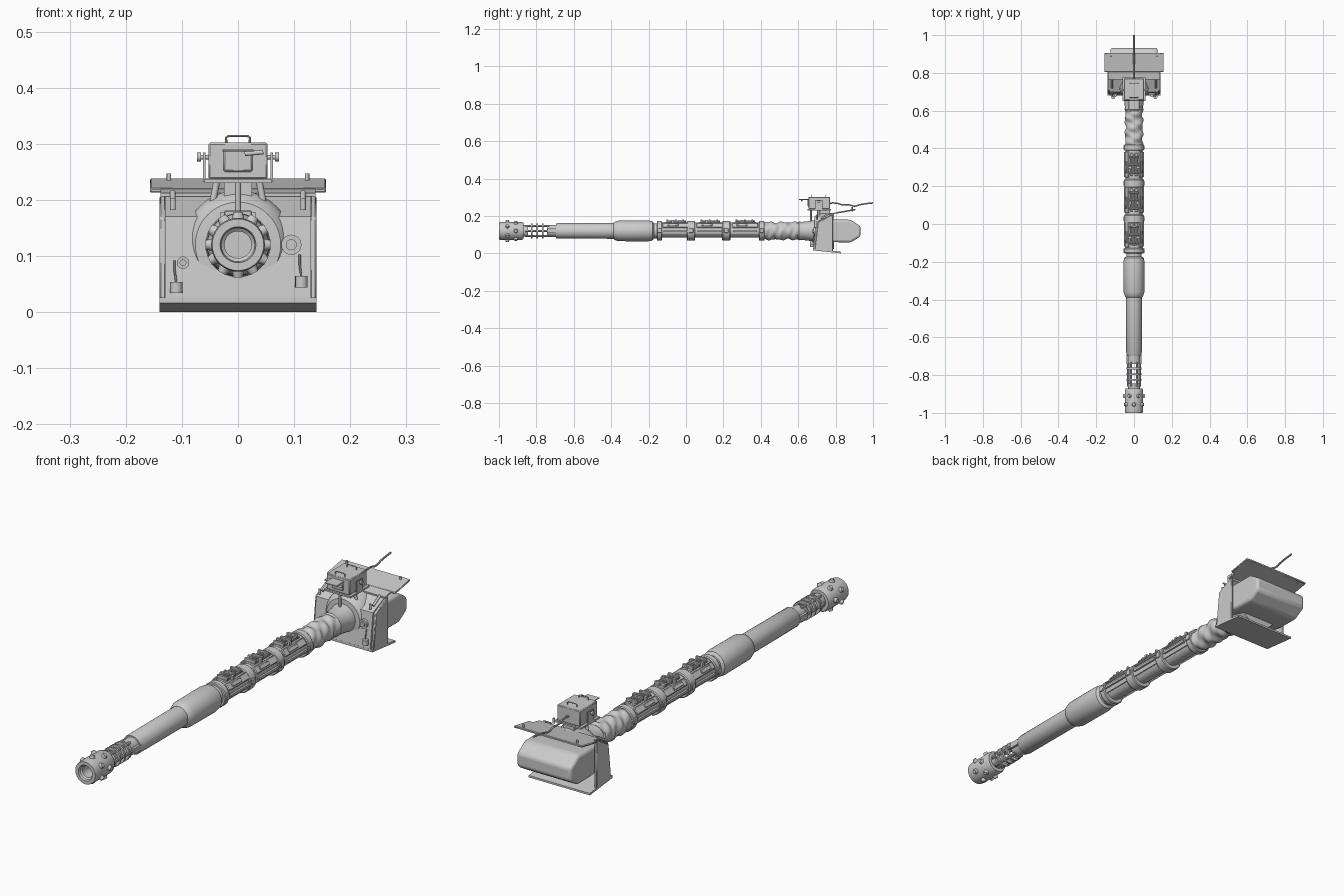
import bpy, bmesh, math
from mathutils import Vector, Matrix

cube = bpy.data.objects.get("Cube")
if cube:
    bpy.data.objects.remove(cube, do_unlink=True)

AXIS = 0.12   # height of the barrel axis
grey = bpy.data.materials.new("plain grey")
grey.use_nodes = True
grey.diffuse_color = (0.6, 0.6, 0.6, 1)
grey.node_tree.nodes["Principled BSDF"].inputs["Base Color"].default_value = (0.6, 0.6, 0.6, 1)


def finish(name, bm, bevel=0, segments=1):
    bmesh.ops.recalc_face_normals(bm, faces=bm.faces)
    mesh = bpy.data.meshes.new(name)
    bm.to_mesh(mesh)
    bm.free()
    return place(name, mesh, bevel, segments)


def place(name, mesh, bevel=0, segments=1):
    obj = bpy.data.objects.new(name, mesh)
    mesh.materials.clear()
    mesh.materials.append(grey)
    bpy.context.collection.objects.link(obj)
    bpy.ops.object.select_all(action="DESELECT")
    obj.select_set(True)
    bpy.context.view_layer.objects.active = obj
    bpy.ops.object.shade_smooth_by_angle(angle=math.radians(32))
    if bevel:
        mod = obj.modifiers.new("bevel", "BEVEL")
        mod.width, mod.segments = bevel, segments
    return obj


def lathe(name, profile, seg=32, arc=None, wrinkle=None):
    """Turn (y, radius) points about the barrel axis; arc gives a partial shell."""
    bm = bmesh.new()
    a0, a1 = arc or (0, math.tau)
    cols = []
    for i in range(seg + 1 if arc else seg):
        a = a0 + (a1 - a0) * i / seg
        col = []
        for y, r in profile:
            r = r + wrinkle(y, a) if wrinkle else r
            col.append(bm.verts.new((r * math.cos(a), y, AXIS + r * math.sin(a))))
        cols.append(col)
    pairs = list(zip(cols, cols[1:])) if arc else list(zip(cols, cols[1:] + cols[:1]))
    n = len(profile)
    for c, d in pairs:
        for j in range(n if arc else n - 1):
            k = (j + 1) % n
            bm.faces.new((c[j], c[k], d[k], d[j]))
    if arc:
        bm.faces.new(cols[0])
        bm.faces.new(cols[-1])
    else:
        bm.faces.new([c[0] for c in cols])
        bm.faces.new([c[-1] for c in cols])
    return finish(name, bm)


def box(name, lo, hi, bevel=0, turn=0):
    """Box between two corners, optionally turned about the barrel axis."""
    lo, hi = Vector(lo), Vector(hi)
    bm = bmesh.new()
    bmesh.ops.create_cube(bm, size=1)
    bm.transform(Matrix.Translation((lo + hi) / 2) @ Matrix.Diagonal((*(hi - lo), 1)))
    if turn:
        pivot = Matrix.Translation((0, 0, AXIS))
        bm.transform(pivot @ Matrix.Rotation(turn, 4, "Y") @ pivot.inverted())
    return finish(name, bm, bevel)


def rod(name, start, end, r, seg=12, r2=None):
    start, end = Vector(start), Vector(end)
    bm = bmesh.new()
    bmesh.ops.create_cone(bm, cap_ends=True, segments=seg, radius1=r,
                          radius2=r if r2 is None else r2, depth=(end - start).length)
    turn = (end - start).to_track_quat("Z", "Y").to_matrix().to_4x4()
    bm.transform(Matrix.Translation((start + end) / 2) @ turn)
    return finish(name, bm)


def prism(name, outline, half, x=0, bevel=0, segments=1):
    """Extrude a (y, z) outline sideways."""
    bm = bmesh.new()
    face = bm.faces.new([bm.verts.new((x - half, y, z)) for y, z in outline])
    ext = bmesh.ops.extrude_face_region(bm, geom=[face])["geom"]
    bmesh.ops.translate(bm, vec=(2 * half, 0, 0),
                        verts=[v for v in ext if isinstance(v, bmesh.types.BMVert)])
    return finish(name, bm, bevel, segments)


def wire(name, points, r, smooth=False):
    curve = bpy.data.curves.new(name, "CURVE")
    curve.dimensions = "3D"
    curve.bevel_depth, curve.bevel_resolution, curve.use_fill_caps = r, 2, True
    spline = curve.splines.new("NURBS" if smooth else "POLY")
    spline.points.add(len(points) - 1)
    for p, co in zip(spline.points, points):
        p.co = (*co, 1)
    if smooth:
        spline.use_endpoint_u = True
        spline.order_u = 3
    temp = bpy.data.objects.new(name, curve)
    mesh = bpy.data.meshes.new_from_object(temp)
    bpy.data.objects.remove(temp)
    return place(name, mesh)


def polar(y, r, a):
    return Vector((r * math.cos(a), y, AXIS + r * math.sin(a)))


# Muzzle with a bored hole and two rings of bosses
lathe("muzzle", [(-0.88, 0.002), (-0.88, 0.024), (-0.985, 0.024), (-0.99, 0.030), (-1, 0.032),
                 (-1, 0.046), (-0.99, 0.048), (-0.88, 0.048), (-0.87, 0.044), (-0.87, 0.002)], 36)
for row, y in enumerate((-0.955, -0.91)):
    for k in range(6):
        a = math.tau * (k + 0.5 * row) / 6 + math.pi / 6
        rod("muzzle_boss", polar(y, 0.044, a), polar(y, 0.058, a), 0.012, 12, 0.008)

# Open cage behind the muzzle
lathe("cage_front_neck", [(-0.88, 0.03), (-0.845, 0.032)])
lathe("cage_rear_neck", [(-0.742, 0.032), (-0.685, 0.033)])
for k in range(6):
    a = math.tau * k / 6
    rod("cage_bar", polar(-0.86, 0.031, a), polar(-0.73, 0.031, a), 0.006, 8)
for y in (-0.825, -0.795, -0.765):
    lathe("cage_ring", [(y - 0.004, 0.028), (y - 0.004, 0.04), (y + 0.004, 0.04),
                        (y + 0.004, 0.028), (y - 0.004, 0.028)][:5], 24, (0, math.tau))
for s in (-1, 1):
    box("cage_fork", (s * 0.036 - 0.005, -0.74, AXIS - 0.012), (s * 0.036 + 0.005, -0.69, AXIS + 0.012))

# Barrel and bore evacuator
lathe("barrel", [(-0.695, 0.038), (-0.69, 0.041), (-0.38, 0.042)])
lathe("evacuator", [(-0.388, 0.042), (-0.382, 0.048), (-0.36, 0.055), (-0.205, 0.056),
                    (-0.18, 0.052), (-0.172, 0.041), (-0.14, 0.041)])

# Sleeve core, clamps and three armoured segments
lathe("sleeve_core", [(-0.16, 0.036), (0.43, 0.036)])
for y, w in ((-0.142, 0.014), (0.027, 0.022), (0.215, 0.022), (0.405, 0.016)):
    lathe("sleeve_clamp", [(y - w, 0.036), (y - w, 0.049), (y - w + 0.004, 0.052),
                           (y + w - 0.004, 0.052), (y + w, 0.049), (y + w, 0.036)])
    box("clamp_foot", (-0.022, y - w, 0.075), (0.022, y + w, 0.09), 0.003)
    for s in (-1, 1):
        box("clamp_lug", (s * 0.05 - 0.006, y - 0.012, 0.11), (s * 0.05 + 0.006, y + 0.012, 0.135), 0.002)

for y0 in (-0.14, 0.042, 0.23):
    y1, mid = y0 + 0.17, y0 + 0.085
    lathe("segment_shell", [(y0, 0.034), (y0, 0.046), (y1, 0.046), (y1, 0.034)], 18,
          (math.radians(-28), math.radians(208)))
    for s in (-1, 1):
        turn = s * math.radians(52)
        box("segment_panel", (-0.015, y0 + 0.015, AXIS + 0.043), (0.015, y1 - 0.015, AXIS + 0.051), 0.003, turn)
        box("segment_block", (-0.008, mid - 0.045, AXIS + 0.05), (0.008, mid + 0.015, AXIS + 0.057), 0.002, turn)
        box("side_rail", (s * 0.05 - 0.004, y0 + 0.02, 0.113), (s * 0.05 + 0.004, y1 - 0.02, 0.122))
        rod("top_tube", (s * 0.016, mid - 0.05, 0.169), (s * 0.016, mid + 0.04, 0.169), 0.006, 10)
        box("tube_mount", (s * 0.024 - 0.007, mid - 0.022, 0.158), (s * 0.024 + 0.007, mid - 0.01, 0.178))
    box("top_plate", (-0.022, y0 + 0.025, 0.16), (0.022, y1 - 0.025, 0.168), 0.003)
    rod("top_centre_tube", (0, mid - 0.04, 0.171), (0, mid + 0.055, 0.171), 0.005, 10)
    for dy in (-0.045, 0, 0.04):
        box("top_crossbar", (-0.025, mid + dy - 0.005, 0.166), (0.025, mid + dy + 0.005, 0.181), 0.002)

# Wrinkled canvas cover and its flared end
count = 36
cover = [(0.415 + 0.185 * i / count, 0.046) for i in range(count + 1)]
lathe("canvas_cover", cover, 36, None,
      lambda y, a: 0.0035 * math.sin(95 * y + 2 * a) + 0.002 * math.sin(150 * y - 3 * a))
lathe("cover_root", [(0.595, 0.044), (0.605, 0.05), (0.62, 0.048), (0.66, 0.053), (0.70, 0.06)])

# Mantlet: front wall, side walls, floor, collar
prism("mantlet_front", [(0.68, 0.022), (0.698, 0.17), (0.78, 0.208), (0.78, 0.2),
                        (0.712, 0.163), (0.695, 0.022)], 0.13)
for s in (-1, 1):
    prism("mantlet_side", [(0.688, 0.02), (0.705, 0.168), (0.785, 0.208), (0.785, 0.01)], 0.006, s * 0.134, 0.003)
prism("mantlet_floor", [(0.68, 0.026), (0.83, 0.008), (0.83, 0), (0.68, 0.016)], 0.14)
lathe("mantlet_collar", [(0.686, 0.055), (0.688, 0.076), (0.70, 0.09), (0.72, 0.097), (0.79, 0.097)], 48)

# Rear drum and sloping roof flap
prism("rear_drum", [(0.715, 0.172), (0.76, 0.18), (0.88, 0.18), (0.933, 0.145), (0.933, 0.09),
                    (0.88, 0.058), (0.79, 0.06), (0.715, 0.075)], 0.125, 0, 0.012, 3)
prism("roof_flap", [(0.765, 0.206), (0.905, 0.231), (0.905, 0.237), (0.765, 0.212)], 0.138)
prism("roof_flap_wide", [(0.805, 0.2125), (0.904, 0.230), (0.904, 0.238), (0.805, 0.2205)], 0.157, 0, 0.002)

# Lifting pins, ports and hanging plugs
for s in (-1, 1):
    rod("roof_pin", (s * 0.116, 0.72, 0.187), (s * 0.116, 0.765, 0.213), 0.005)
    rod("front_pin", (s * 0.116, 0.70, 0.182), (s * 0.116, 0.70, 0.202), 0.005)
    rod("flap_pin", (s * 0.123, 0.888, 0.225), (s * 0.123, 0.888, 0.247), 0.004)
    x, z = (0.113, 0.054) if s > 0 else (-0.11, 0.044)
    rod("hanging_plug", (x, 0.673, z - 0.01), (x, 0.673, z + 0.01), 0.011, 16)
    wire("plug_chain", [(x, 0.674, z + 0.008), (x - 0.003, 0.68, z + 0.03), (x - 0.003, 0.685, z + 0.048)], 0.002)
for x, z, r in ((0.095, 0.12, 0.018), (-0.098, 0.088, 0.011)):
    rod("port_rim", (x, 0.682, z), (x, 0.70, z), r, 24)
    rod("port_core", (x, 0.676, z), (x, 0.70, z), r * 0.55, 20)

# Sight box on its stand
box("sight_box", (-0.053, 0.655, 0.237), (0.053, 0.77, 0.302), 0.003)
box("sight_base", (-0.061, 0.65, 0.23), (0.061, 0.775, 0.237))
rod("stand_post", (0, 0.668, 0.16), (0, 0.668, 0.232), 0.005)
box("stand_block", (-0.025, 0.70, 0.2), (0.025, 0.77, 0.231))
for s in (-1, 1):
    rod("stand_leg", (s * 0.045, 0.71, 0.195), (s * 0.038, 0.71, 0.232), 0.006)
    box("sight_bracket", (s * 0.06 - 0.002, 0.69, 0.232), (s * 0.06 + 0.002, 0.73, 0.284))
    rod("hinge_shaft", (s * 0.05, 0.71, 0.276), (s * 0.07, 0.71, 0.276), 0.004)
    rod("hinge_knob", (s * 0.066, 0.71, 0.276), (s * 0.073, 0.71, 0.276), 0.008)
for y in (0.67, 0.745):
    wire("top_handle", [(-0.021, y, 0.3), (-0.021, y, 0.311), (-0.017, y, 0.314), (0.017, y, 0.314),
                        (0.021, y, 0.311), (0.021, y, 0.3)], 0.002)

# Sight window and its visor
prism("window_frame", [(0.65, 0.25), (0.65, 0.289), (0.658, 0.289), (0.658, 0.25)], 0.026, 0, 0.003)
box("visor", (-0.028, 0.605, 0.286), (0.028, 0.657, 0.29), 0.001)
rod("visor_latch", (0.012, 0.62, 0.282), (0.045, 0.62, 0.285), 0.004)

# Loose cable
wire("cable", [(0, 0.765, 0.268), (0, 0.80, 0.272), (0, 0.835, 0.258), (0, 0.87, 0.262), (0, 0.90, 0.25),
               (0, 0.935, 0.262), (0, 0.965, 0.266), (0, 1, 0.27)], 0.004, True)
